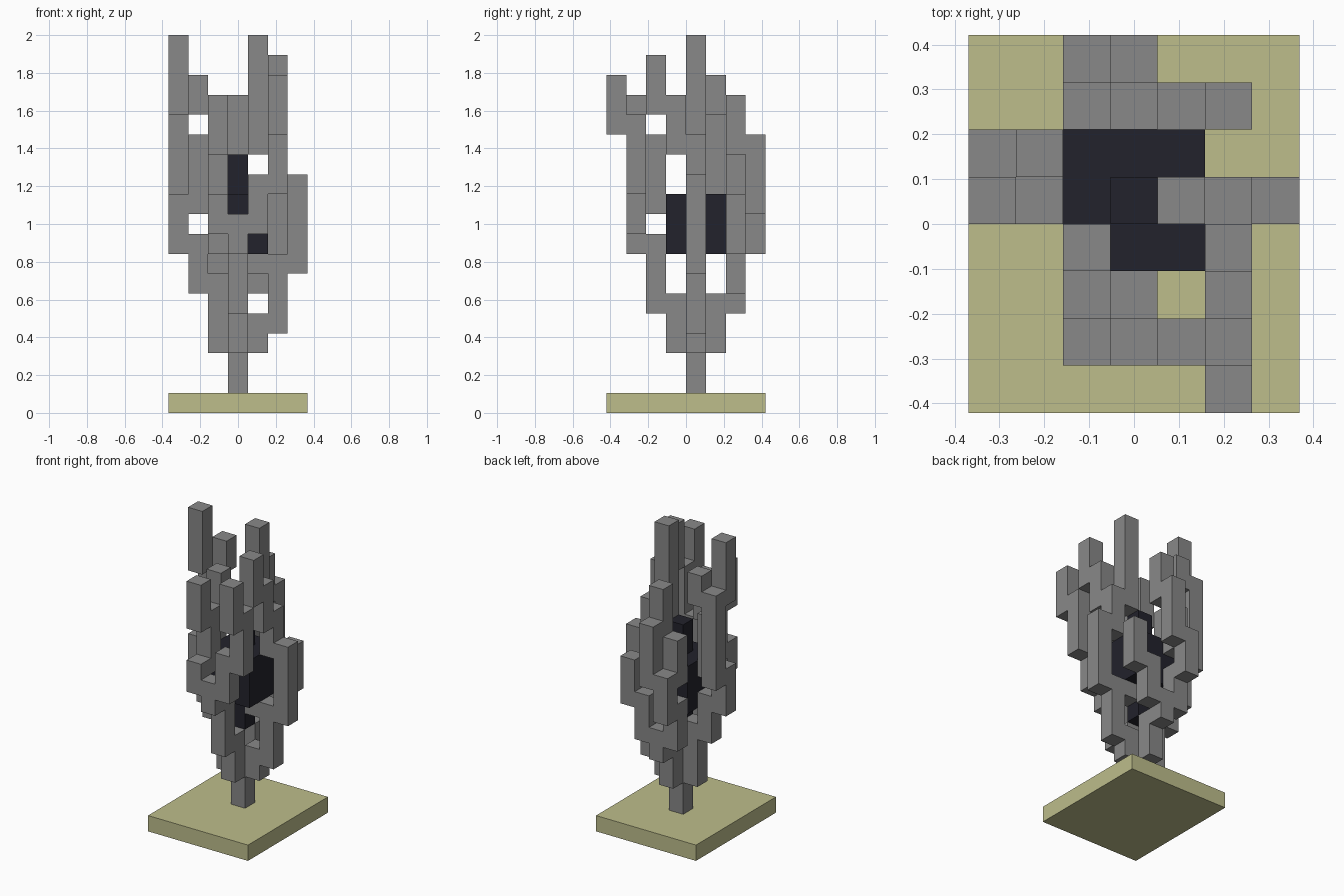
import bpy
import bmesh
from mathutils import Vector

if "Cube" in bpy.data.objects:
    bpy.data.objects.remove(bpy.data.objects["Cube"])

U = 2 / 19  # edge of one block
MOVES = {"r": (1, 0, 0), "l": (-1, 0, 0), "b": (0, 1, 0),
         "f": (0, -1, 0), "u": (0, 0, 1)}


def material(name, color):
    m = bpy.data.materials.new(name)
    m.use_nodes = True
    m.diffuse_color = (*color, 1)
    m.node_tree.nodes["Principled BSDF"].inputs["Base Color"].default_value = (*color, 1)
    return m


GREY = material("stone grey", (0.246, 0.246, 0.246))
DARK = material("near black", (0.016, 0.016, 0.025))
SAND = material("pale olive", (0.51, 0.51, 0.26))


def walk(start, route):
    """Blocks visited by a route of single steps, without the start."""
    cells, here = [], Vector(start)
    for step in route:
        here = here + Vector(MOVES[step])
        cells.append(tuple(int(c) for c in here))
    return cells


def build(name, cells, mat, filled):
    """Join blocks into one skin, leaving out faces against filled blocks."""
    bm = bmesh.new()
    for cell in cells:
        for axis in range(3):
            for side in (-1, 1):
                n = Vector((0, 0, 0))
                n[axis] = side
                if tuple(int(c) for c in Vector(cell) + n) in filled:
                    continue
                a, b = Vector((0, 0, 0)), Vector((0, 0, 0))
                a[(axis + 1) % 3] = 0.5
                b[(axis + 2) % 3] = 0.5 * side
                mid = Vector(cell) + Vector((0, 0.5, 0.5)) + n / 2
                bm.faces.new([bm.verts.new((mid + p) * U)
                              for p in (-a - b, a - b, a + b, b - a)])
    bmesh.ops.remove_doubles(bm, verts=bm.verts, dist=0.001)
    bmesh.ops.dissolve_limit(bm, angle_limit=0.01, verts=bm.verts, edges=bm.edges)
    mesh = bpy.data.meshes.new(name)
    bm.to_mesh(mesh)
    bm.free()
    mesh.materials.append(mat)
    bpy.context.collection.objects.link(bpy.data.objects.new(name, mesh))


# Branches: a starting block and a route that climbs and steps sideways
FORK = (0, 0, 3)
branches = {
    "trunk": ((0, 0, 0), "uuu"),
    "left_branch": (FORK, "ru" "ruuu" "ruuuu" "luu" "luuuuu"),
    "left_inner_stub": ((2, 0, 7), "l"),
    "left_front_twig": ((2, 0, 13), "fuu" "fuu"),
    "right_branch": (FORK, "luuu" "luu" "luu" "buuuuu" "fuuu"),
    "right_inner_twig": ((-3, 0, 10), "ruuu"),
    "right_back_twig": ((-3, 1, 15), "ru"),
    "front_branch": (FORK, "fuu" "fuuu" "fu" "ruu" "ruuu" "fuu"),
    "front_stub": ((0, -2, 8), "l"),
    "front_right_twig": ((0, -3, 9), "lu" "buuu" "fuu"),
    "front_inner_twig": ((-1, -2, 13), "buu"),
    "back_branch": (FORK, "buu" "bu" "ruu" "ruu"),
    "back_right_twig": ((0, 2, 6), "luu" "buu" "ruuu" "fuu"),
    "back_inner_twig": ((-1, 3, 10), "fuu"),
}
routes = {name: walk(*spec) for name, spec in branches.items()}

# Dark core: a cube of blocks with a spike above and below
core = {(x, y, z) for x in (-1, 0, 1) for y in (-1, 0, 1) for z in (8, 9, 10)}
core |= {(0, 0, z) for z in range(6, 13)}

filled = core.union(*routes.values())
for name, cells in routes.items():
    build(name, cells, GREY, filled)
build("core", core, DARK, filled)

# Base slab
bpy.ops.mesh.primitive_cube_add(size=1, location=(0, 0, U / 2))
base = bpy.context.object
base.name = "base"
base.scale = (7 * U, 8 * U, U)
base.data.materials.append(SAND)
